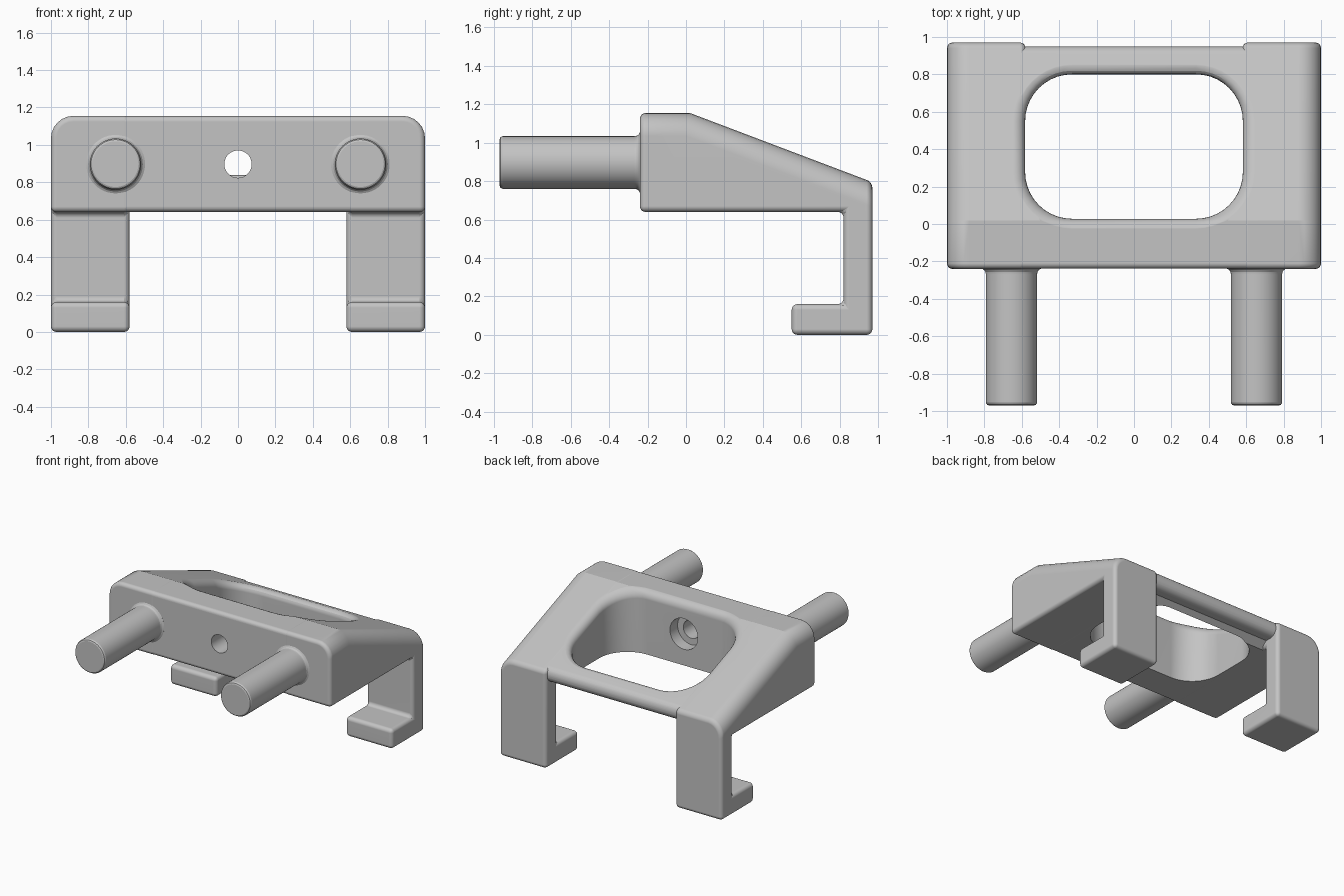
import bpy, bmesh, math
from mathutils import Vector

cube = bpy.data.objects.get("Cube")
if cube:
    bpy.data.objects.remove(cube, do_unlink=True)

grey = bpy.data.materials.new("light grey")
grey.use_nodes = True
grey.diffuse_color = (0.55, 0.55, 0.55, 1)
grey.node_tree.nodes["Principled BSDF"].inputs["Base Color"].default_value = grey.diffuse_color

TOP, BASE, BEND, SLOPE = 1.155, 0.64, 0.02, 0.379


def surface(y):
    """Height of the flat top and the slope behind it."""
    return TOP - SLOPE * max(0, y - BEND)


def rounded(corners, segs=8):
    """Closed outline from (u, v, radius) corners."""
    pts = [Vector(c[:2]) for c in corners]
    out = []
    for i, p in enumerate(pts):
        r = corners[i][2]
        if r == 0:
            out.append(p)
            continue
        a = (pts[i - 1] - p).normalized()
        b = (pts[(i + 1) % len(pts)] - p).normalized()
        half = a.angle(b) / 2
        centre = p + (a + b).normalized() * r / math.sin(half)
        v0 = p + a * r / math.tan(half) - centre
        v1 = p + b * r / math.tan(half) - centre
        phi = v0.angle(v1)
        for k in range(segs + 1):
            s = k / segs
            out.append(centre + (v0 * math.sin((1 - s) * phi) + v1 * math.sin(s * phi)) / math.sin(phi))
    return out


def loft(rings, cap_end=True):
    """Skin a list of equal rings and cap the ends."""
    bm = bmesh.new()
    rows = [[bm.verts.new(p) for p in ring] for ring in rings]
    n = len(rows[0])
    for a, b in zip(rows, rows[1:]):
        for i in range(n):
            j = (i + 1) % n
            bm.faces.new((a[i], a[j], b[j], b[i]))
    bm.faces.new(rows[0][::-1])
    if cap_end:
        bm.faces.new(rows[-1])
    bmesh.ops.recalc_face_normals(bm, faces=bm.faces)
    return bm


def finish(name, bm):
    mesh = bpy.data.meshes.new(name)
    bm.to_mesh(mesh)
    bm.free()
    obj = bpy.data.objects.new(name, mesh)
    mesh.materials.append(grey)
    bpy.context.collection.objects.link(obj)
    return obj


def lathe(x, z, profile, sides=48, cap_end=True):
    """Turned shape along y from (radius, y) pairs."""
    turn = [2 * math.pi * i / sides for i in range(sides)]
    return loft([[(x + r * math.cos(t), y, z + r * math.sin(t)) for t in turn]
                 for r, y in profile], cap_end)


def combine(target, other, operation):
    mod = target.modifiers.new("join", 'BOOLEAN')
    mod.operation, mod.solver, mod.object = operation, 'EXACT', other
    bpy.context.view_layer.objects.active = target
    bpy.ops.object.modifier_apply(modifier=mod.name)
    bpy.data.objects.remove(other, do_unlink=True)


def soften(obj):
    bpy.ops.object.select_all(action='DESELECT')
    obj.select_set(True)
    bpy.context.view_layer.objects.active = obj
    bpy.ops.object.shade_smooth_by_angle(angle=math.radians(20))
    mod = obj.modifiers.new("even shading", 'WEIGHTED_NORMAL')
    mod.keep_sharp = True


def side_hook(name, sign):
    """Wedge-shaped side with the leg and its toe."""
    outline = [(-0.24, BASE), (-0.24, TOP), (BEND, TOP), (0.97, surface(0.97)), (0.97, 0),
               (0.55, 0), (0.55, 0.16), (0.82, 0.16), (0.82, BASE)]
    bm = loft([[(x, y, z) for y, z in outline] for x in (0.58, 1.0)])

    def bevel(edges, width, segs):
        bmesh.ops.bevel(bm, geom=edges, offset=width, offset_type='OFFSET', segments=segs,
                        profile=0.5, affect='EDGES', clamp_overlap=False)

    bevel([e for e in bm.edges if all(v.co.x > 0.99 and v.co.z > 0.78 for v in e.verts)
           and abs(e.verts[0].co.y - e.verts[1].co.y) > 0.1], 0.12, 6)
    bevel([e for e in bm.edges if e.calc_face_angle(0) > 0.45], 0.03, 5)
    for v in bm.verts:
        v.co.x *= sign
    bmesh.ops.recalc_face_normals(bm, faces=bm.faces)
    return finish(name, bm)


# Middle block with the rounded rear bar
g = 0.0015
middle = rounded([(-0.24 + g, BASE + g, 0.03), (-0.24 + g, TOP - g, 0.03), (BEND, TOP - g, 0),
                  (0.95, surface(0.95) - g, 0.065), (0.95, 0.69, 0.06),
                  (0.84, 0.69, 0), (0.78, BASE + g, 0)])
body = finish("body", loft([[(x, p.x, p.y) for p in middle] for x in (-0.7, 0.7)]))
combine(body, side_hook("left_hook", 1), 'UNION')
combine(body, side_hook("right_hook", -1), 'UNION')


# Window with a softened upper rim
def window_ring(grow, height):
    x, y0, y1, r = 0.582 + grow, 0.028 - grow, 0.80 + grow, 0.25 + grow
    return [(p.x, p.y, height(p.y))
            for p in rounded([(-x, y0, r), (x, y0, r), (x, y1, r), (-x, y1, r)], 10)]


rim = 0.065
rings = [window_ring(0, lambda y: 0.4)]
for k in range(7):
    t = math.pi / 2 * k / 6
    rings.append(window_ring(rim * (1 - math.cos(t)),
                             lambda y, t=t: surface(y) - rim + rim * math.sin(t)))
rings.append(window_ring(rim, lambda y: 1.4))
bm = loft(rings)
bmesh.ops.triangulate(bm, faces=bm.faces)
combine(body, finish("window_cutter", bm), 'DIFFERENCE')

# Screw hole with a counterbore on the inside
hole = [(0.073, -0.35), (0.073, -0.07), (0.125, -0.07), (0.125, 0.2)]
combine(body, finish("hole_cutter", lathe(0, 0.897, hole)), 'DIFFERENCE')
soften(body)

# Front pegs with a flared root
peg = [(0.122, -0.97), (0.131, -0.966), (0.137, -0.955), (0.137, -0.27),
       (0.139, -0.257), (0.146, -0.246), (0.158, -0.239), (0.158, -0.235)]
for name, x in (("left_peg", 0.655), ("right_peg", -0.655)):
    soften(finish(name, lathe(x, 0.897, peg, cap_end=False)))
